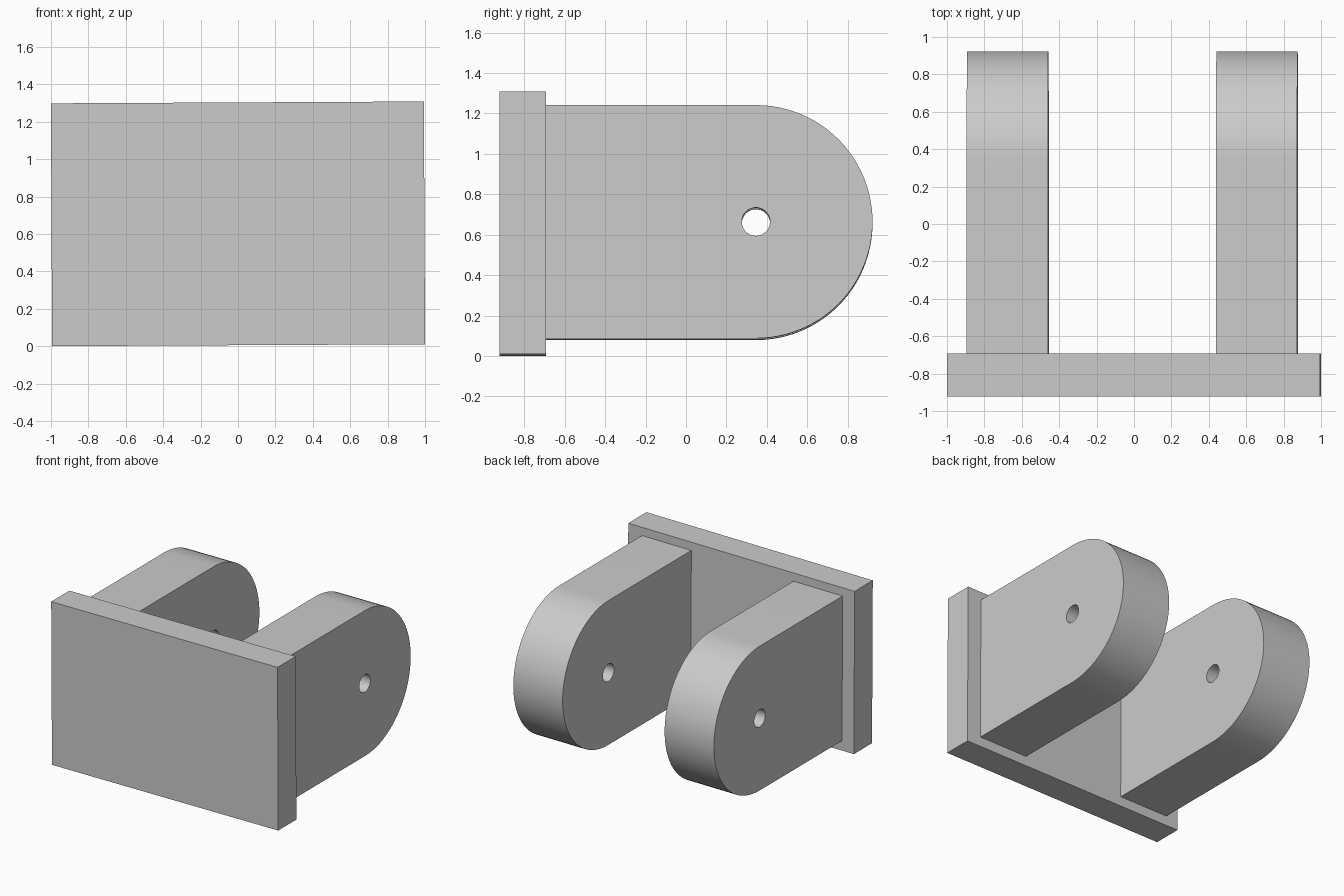
import bpy, bmesh
from math import cos, sin, pi, radians
from mathutils import Matrix, Vector

cube = bpy.data.objects.get("Cube")
if cube:
    bpy.data.objects.remove(cube, do_unlink=True)

GREY = (0.6, 0.6, 0.6, 1)
grey = bpy.data.materials.new("plain_grey")
grey.use_nodes = True
grey.diffuse_color = GREY
grey.node_tree.nodes["Principled BSDF"].inputs["Base Color"].default_value = GREY

# The whole bracket leans very slightly, rising towards +x
CENTRE_Z = 0.654
TILT = Matrix.Translation((0, 0, CENTRE_Z)) @ Matrix.Rotation(-0.005, 4, 'Y')

PLATE_BACK = -0.693
RADIUS, PIVOT_Y, PIVOT_Z = 0.577, 0.346, 0.006
HOLE_RADIUS = 0.07
ARM_WIDTH = 0.434


def finish(bm, name):
    bmesh.ops.recalc_face_normals(bm, faces=bm.faces)
    bm.transform(TILT)
    mesh = bpy.data.meshes.new(name)
    bm.to_mesh(mesh)
    bm.free()
    mesh.materials.append(grey)
    obj = bpy.data.objects.new(name, mesh)
    bpy.context.collection.objects.link(obj)
    bpy.ops.object.select_all(action='DESELECT')
    obj.select_set(True)
    bpy.context.view_layer.objects.active = obj
    bpy.ops.object.shade_smooth_by_angle(angle=radians(30))


def arc(radius, start, end, steps):
    """Points around the pivot in the side profile, as (y, z)."""
    angles = [start + (end - start) * i / steps for i in range(steps + 1)]
    return [(PIVOT_Y + radius * cos(a), PIVOT_Z + radius * sin(a)) for a in angles]


def arm(name, x):
    # Rounded side profile with a pin hole, extruded across the arm width
    outline = [(PLATE_BACK, PIVOT_Z - RADIUS)]
    outline += arc(RADIUS, -pi / 2, pi / 2, 48)
    outline += [(PLATE_BACK, PIVOT_Z + RADIUS)]
    hole = arc(HOLE_RADIUS, 0, 2 * pi, 32)[:-1]
    bm = bmesh.new()
    edges = []
    for loop in (outline, hole):
        verts = [bm.verts.new((x - ARM_WIDTH / 2, y, z)) for y, z in loop]
        edges += [bm.edges.new((verts[i - 1], verts[i])) for i in range(len(verts))]
    bmesh.ops.triangle_fill(bm, edges=edges, use_beauty=True, normal=(-1, 0, 0))
    extruded = bmesh.ops.extrude_face_region(bm, geom=bm.faces[:], use_keep_orig=True)
    moved = [v for v in extruded["geom"] if isinstance(v, bmesh.types.BMVert)]
    bmesh.ops.translate(bm, verts=moved, vec=(ARM_WIDTH, 0, 0))
    finish(bm, name)


# Upright mounting plate
bm = bmesh.new()
size = Vector((1.994, 0.229, 1.298))
bmesh.ops.create_cube(bm, size=1, matrix=Matrix.Translation(
    (0, PLATE_BACK - size.y / 2, 0)) @ Matrix.Diagonal(size).to_4x4())
finish(bm, "mounting_plate")

# Pair of pivot arms
arm("right_arm", -0.675)
arm("left_arm", 0.658)
